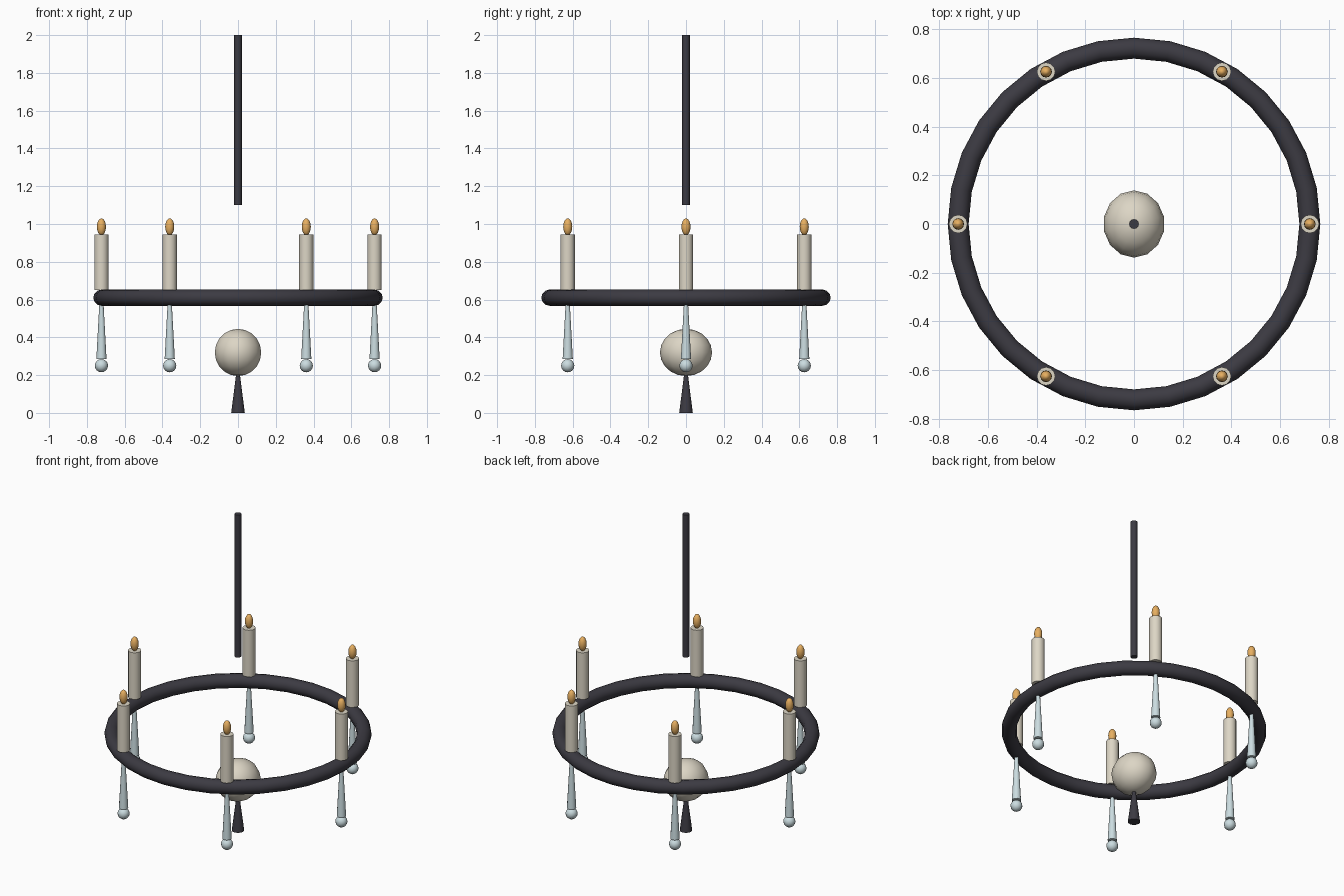
import bpy
from math import cos, sin, pi, radians

if "Cube" in bpy.data.objects:
    bpy.data.objects.remove(bpy.data.objects["Cube"])


def material(name, rgb):
    m = bpy.data.materials.new(name)
    m.diffuse_color = (*rgb, 1)
    m.use_nodes = True
    m.node_tree.nodes["Principled BSDF"].inputs["Base Color"].default_value = m.diffuse_color
    return m


IRON = material("dark_iron", (0.045, 0.043, 0.055))
WAX = material("wax", (0.72, 0.67, 0.56))
FLAME = material("flame", (0.80, 0.43, 0.12))
GLASS = material("glass", (0.60, 0.72, 0.75))


def finish(name, mat):
    ob = bpy.context.object
    ob.name = name
    ob.data.materials.append(mat)
    bpy.ops.object.shade_smooth_by_angle(angle=radians(40))
    return ob


def taper(name, mat, x, y, z0, z1, r0, r1, sides=12):
    bpy.ops.mesh.primitive_cone_add(vertices=sides, radius1=r0, radius2=r1,
                                    depth=z1 - z0, location=(x, y, (z0 + z1) / 2))
    return finish(name, mat)


def ball(name, mat, loc, radii, segments=12, rings=8):
    bpy.ops.mesh.primitive_uv_sphere_add(segments=segments, ring_count=rings,
                                         radius=1, location=loc)
    bpy.context.object.scale = radii
    bpy.ops.object.transform_apply(location=False, rotation=False, scale=True)
    return finish(name, mat)


# Hanging rod and main hoop
taper("hanging_rod", IRON, 0, 0, 1.10, 2.00, 0.02, 0.02)
bpy.ops.mesh.primitive_torus_add(major_segments=32, minor_segments=12,
                                 major_radius=0.723, minor_radius=0.043,
                                 location=(0, 0, 0.61))
finish("hoop", IRON)

# Central globe and the spike below it
ball("globe", WAX, (0, 0, 0.32), (0.126, 0.138, 0.125), 14, 10)
taper("bottom_spike", IRON, 0, 0, 0.0, 0.22, 0.036, 0.008)

# Six candles with flames above and glass drops below
for i in range(6):
    a = i * pi / 3
    x, y = 0.723 * cos(a), 0.723 * sin(a)
    taper(f"candle_{i+1}", WAX, x, y, 0.65, 0.945, 0.038, 0.038)
    ball(f"flame_{i+1}", FLAME, (x, y, 0.985), (0.024, 0.024, 0.045))
    taper(f"glass_drop_{i+1}", GLASS, x, y, 0.285, 0.58, 0.027, 0.011)
    ball(f"glass_bead_{i+1}", GLASS, (x, y, 0.25), (0.035, 0.035, 0.035))
